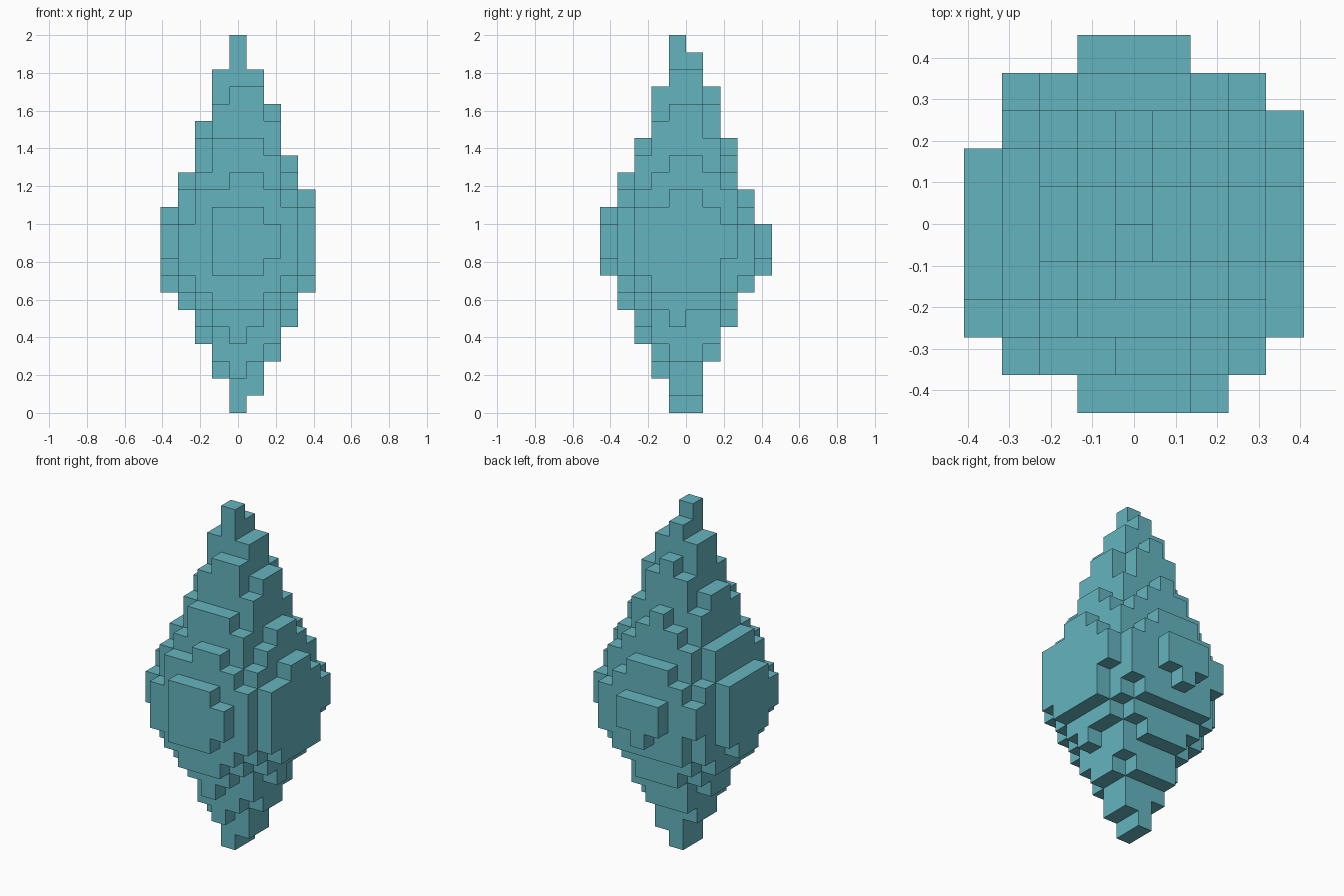
import bpy, bmesh
from math import hypot
from mathutils import Vector

cube = bpy.data.objects.get("Cube")
if cube:
    bpy.data.objects.remove(cube, do_unlink=True)

CELL = 1 / 11
CENTRE = (0.1, -0.1)    # axis of the crystal, in cells
# Radius of each layer in cells, from the bottom tip to the top tip
RADII = [0.8, 1.12, 1.5, 2.03, 2.5, 2.945, 3.585, 4.26, 4.65, 4.82, 4.82,
         4.59, 4.03, 3.55, 3.09, 2.69, 2.375, 2.05, 1.72, 1.3, 0.8, 0.5]

mat = bpy.data.materials.new("teal crystal")
mat.use_nodes = True
colour = (0.13, 0.46, 0.52, 1)
mat.diffuse_color = colour
mat.node_tree.nodes["Principled BSDF"].inputs["Base Color"].default_value = colour


def filled(x, y, z):
    """True where a cell of the block grid lies inside its round layer."""
    if not 0 <= z < len(RADII):
        return False
    return hypot(x - CENTRE[0], y + 0.5 - CENTRE[1]) <= RADII[z]


def add_side(bm, middle, normal):
    """One exposed square side of a cell."""
    u = Vector((normal.y, normal.z, normal.x))
    v = normal.cross(u)
    face_centre = middle + normal / 2
    corners = [face_centre + (a * u + b * v) / 2
               for a, b in ((-1, -1), (1, -1), (1, 1), (-1, 1))]
    bm.faces.new([bm.verts.new(c * CELL) for c in corners])


# Blocky double cone: only the outer sides of the cells are made
bm = bmesh.new()
directions = [Vector([s if i == axis else 0 for i in range(3)])
              for axis in range(3) for s in (-1, 1)]
for z in range(len(RADII)):
    for y in range(-6, 6):
        for x in range(-6, 7):
            if not filled(x, y, z):
                continue
            for d in directions:
                if not filled(x + int(d.x), y + int(d.y), z + int(d.z)):
                    add_side(bm, Vector((x, y + 0.5, z + 0.5)), d)
bmesh.ops.remove_doubles(bm, verts=bm.verts, dist=CELL / 100)

mesh = bpy.data.meshes.new("crystal")
bm.to_mesh(mesh)
bm.free()
mesh.materials.append(mat)
crystal = bpy.data.objects.new("crystal", mesh)
bpy.context.collection.objects.link(crystal)
